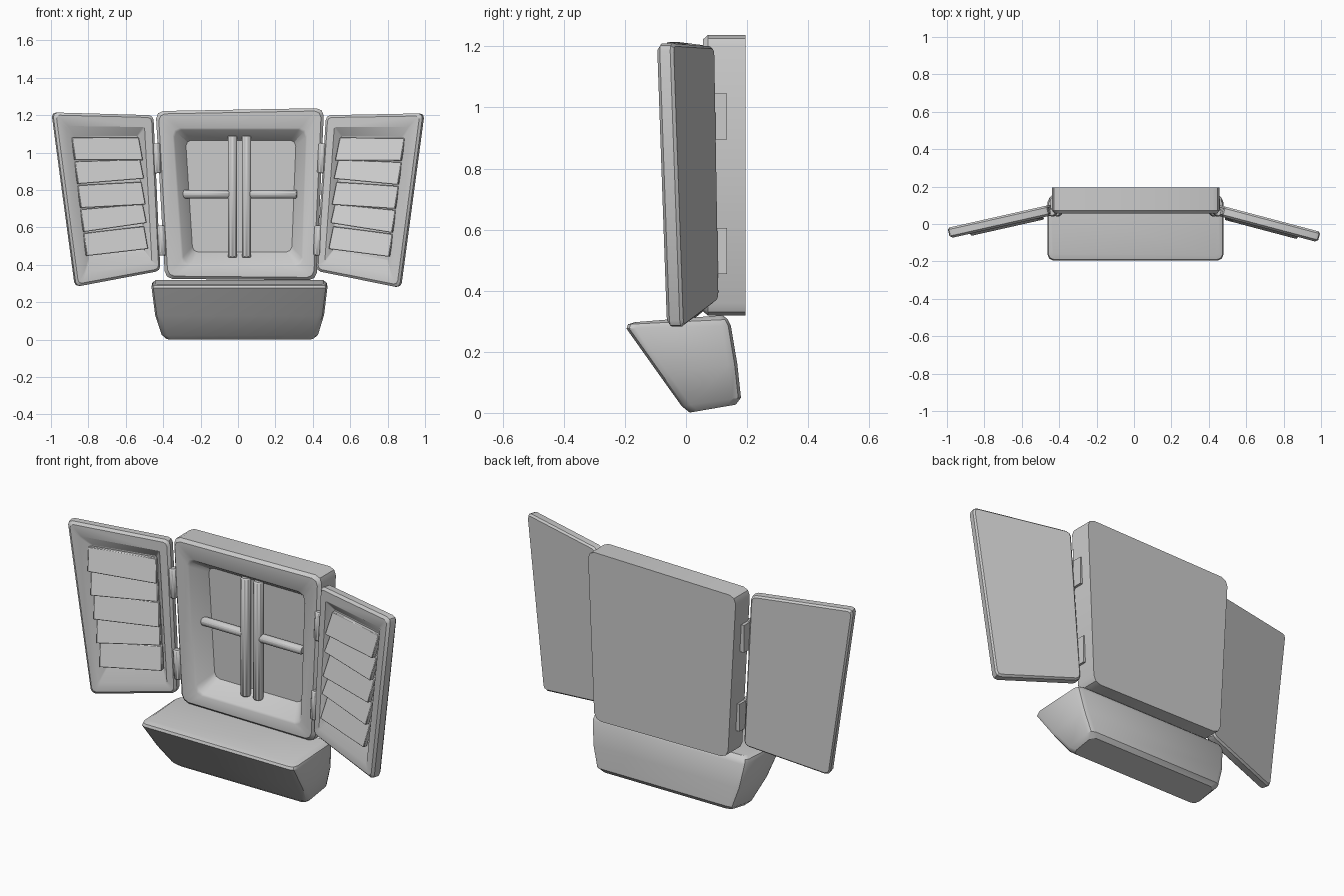
import bpy, bmesh, math
from mathutils import Vector as V

if "Cube" in bpy.data.objects:
    bpy.data.objects.remove(bpy.data.objects["Cube"])


def make(name, bm):
    bmesh.ops.recalc_face_normals(bm, faces=bm.faces)
    me = bpy.data.meshes.new(name)
    bm.to_mesh(me)
    bm.free()
    ob = bpy.data.objects.new(name, me)
    bpy.context.collection.objects.link(ob)
    return ob


def chamfer(corners, c):
    # cut every corner of a closed outline with a rounded two-step chamfer
    pts, n = [], len(corners)
    for i, p in enumerate(corners):
        a = p + (corners[i - 1] - p).normalized() * c
        b = p + (corners[(i + 1) % n] - p).normalized() * c
        pts += [a, (a + b) * 0.3 + p * 0.4, b]
    return pts


def loft(name, rings):
    # skin a list of equal-length outlines and cap both ends
    bm = bmesh.new()
    vs = [[bm.verts.new(p) for p in r] for r in rings]
    n = len(rings[0])
    for a, b in zip(vs, vs[1:]):
        for i in range(n):
            j = (i + 1) % n
            bm.faces.new((a[i], a[j], b[j], b[i]))
    bm.faces.new(vs[0])
    bm.faces.new(vs[-1])
    return make(name, bm)


def bevel(ob, w, seg=2):
    m = ob.modifiers.new("bevel", 'BEVEL')
    m.width, m.segments = w, seg
    return ob


def bar(name, a, b, r, sides=8):
    # round bar between two points
    a, b = V(a), V(b)
    bm = bmesh.new()
    bmesh.ops.create_cone(bm, cap_ends=True, segments=sides, radius1=r, radius2=r, depth=(b - a).length)
    q = (b - a).to_track_quat('Z', 'Y')
    for v in bm.verts:
        v.co = q @ v.co + (a + b) / 2
    return bevel(make(name, bm), 0.006, 1)


def quad(pts, y, inset=0):
    # corners run top left, top right, bottom right, bottom left
    s = ((1, -1), (-1, -1), (-1, 1), (1, 1))
    return [V((x + inset * sx, y, z + inset * sz)) for (x, z), (sx, sz) in zip(pts, s)]


# window frame with sloped recess and closed back
outer = [(-0.44, 1.222), (0.46, 1.238), (0.42, 0.318), (-0.39, 0.325)]
hole = [(-0.342, 1.122), (0.362, 1.122), (0.338, 0.402), (-0.29, 0.405)]
pane = [(-0.28, 1.066), (0.31, 1.066), (0.287, 0.468), (-0.242, 0.468)]
loft("window_frame", [
    chamfer(quad(outer, 0.195), 0.04),
    chamfer(quad(outer, 0.072), 0.04),
    chamfer(quad(outer, 0.055, 0.015), 0.035),
    chamfer(quad(hole, 0.055, -0.01), 0.04),
    chamfer(quad(hole, 0.063), 0.04),
    chamfer(quad(pane, 0.145), 0.03)])

# glazing bars
for i, x in enumerate((-0.03, 0.046)):
    bar(f"vertical_bar_{i}", (x, 0.11, 0.44), (x, 0.11, 1.09), 0.027)
for i, (x0, x1) in enumerate(((-0.295, -0.04), (0.056, 0.315))):
    bar(f"cross_bar_{i}", (x0, 0.115, 0.778), (x1, 0.115, 0.778), 0.025)


# louvred shutters, hinged open towards the front
def shutter(side, sgn, to, ti, bi, bo, slope):
    # u runs from the outer edge to the hinge, v from bottom to top, d is depth
    nrm = V((-sgn * slope, -1, 0)).normalized()

    def P(u, v, d):
        top = V(to).lerp(V(ti), u)
        bot = V(bo).lerp(V(bi), u)
        x, z = bot.lerp(top, v)
        return V((x, 0.10 - slope * (abs(x) - 0.46), z)) + nrm * d

    def ring(u0, u1, v0, v1, d, c):
        return chamfer([P(u0, v1, d), P(u1, v1, d), P(u1, v0, d), P(u0, v0, d)], c)

    loft(f"shutter_{side}", [
        ring(0.015, 0.985, 0.01, 0.99, 0, 0.02),
        ring(0, 1, 0, 1, 0.01, 0.025),
        ring(0, 1, 0, 1, 0.045, 0.025),
        ring(0.025, 0.975, 0.015, 0.985, 0.057, 0.02),
        ring(0.11, 0.90, 0.068, 0.923, 0.057, 0.008),
        ring(0.19, 0.84, 0.14, 0.865, 0.02, 0.006)])

    # slats lean outward at their lower edges
    n = 5
    for i in range(n):
        v0 = 0.165 + 0.70 * i / n
        v1 = v0 + 0.70 / n - 0.008
        t = 0.012 * (-1) ** i
        face = lambda off: [P(0.165, v1, 0.036 - off), P(0.845, v1, 0.036 - off),
                            P(0.86, v0 - t, 0.07 - off), P(0.155, v0, 0.07 - off)]
        bevel(loft(f"slat_{side}_{i}", [face(0), face(0.025)]), 0.003, 1)


shutter("left", -1, (-1.0, 1.215), (-0.462, 1.20), (-0.425, 0.368), (-0.875, 0.283), 0.225)
shutter("right", 1, (1.0, 1.21), (0.482, 1.20), (0.43, 0.368), (0.875, 0.278), 0.265)

# hinges: pin barrel with a thin leaf behind it
for side, spots in (("left", ((-0.435, 0.97), (-0.408, 0.53))), ("right", ((0.447, 0.97), (0.426, 0.53)))):
    for i, (x, z) in enumerate(spots):
        lean = 0.004 if x < 0 else -0.004
        bar(f"hinge_{side}_{i}", (x + lean, 0.062, z - 0.08), (x - lean, 0.062, z + 0.08), 0.023)
        w = 0.012
        leaf = [[V((x + sx * w, y, z + sz * 0.075)) for sx, sz in ((-1, 1), (1, 1), (1, -1), (-1, -1))]
                for y in (0.06, 0.135)]
        loft(f"hinge_leaf_{side}_{i}", leaf)


# solid flower box, tapering and bulging towards the wall bracket shape
def level(x0, x1, yf, zf, yb, zb, c):
    return chamfer([V((x0, yf, zf)), V((x1, yf, zf)), V((x1, yb, zb)), V((x0, yb, zb))], c)


loft("flower_box", [
    level(-0.385, 0.405, 0.012, 0.001, 0.163, 0.027, 0.03),
    level(-0.408, 0.428, -0.014, 0.022, 0.180, 0.050, 0.03),
    level(-0.443, 0.460, -0.090, 0.128, 0.168, 0.160, 0.03),
    level(-0.462, 0.478, -0.195, 0.276, 0.147, 0.285, 0.03),
    level(-0.458, 0.474, -0.190, 0.290, 0.137, 0.306, 0.03),
    level(-0.440, 0.456, -0.168, 0.297, 0.120, 0.320, 0.025)])

# smooth rounded parts, keep hard edges
bpy.ops.object.select_all(action='DESELECT')
for ob in bpy.data.objects:
    ob.select_set(True)
    bpy.context.view_layer.objects.active = ob
bpy.ops.object.shade_smooth_by_angle(angle=math.radians(32))
